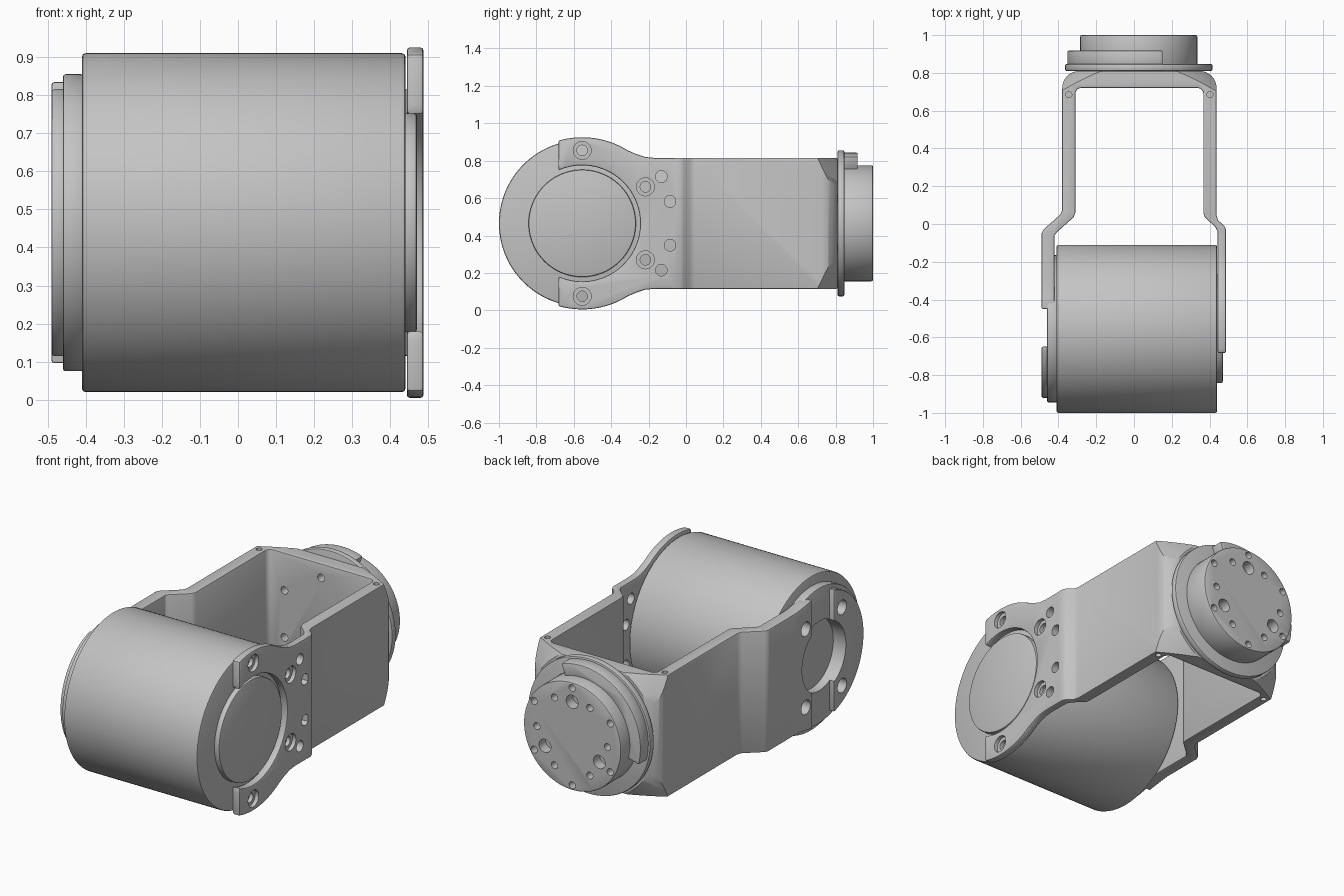
import bpy, bmesh
from math import cos, sin, radians, tau
from mathutils import Vector

cube = bpy.data.objects.get("Cube")
if cube:
    bpy.data.objects.remove(cube, do_unlink=True)

grey = bpy.data.materials.new("machined_grey")
grey.use_nodes = True
grey.diffuse_color = (0.55, 0.55, 0.55, 1)
grey.node_tree.nodes["Principled BSDF"].inputs["Base Color"].default_value = grey.diffuse_color

CY, CZ = -0.555, 0.465      # motor axis
HX = 0.025                  # rear flange axis
SEAM = -0.06                # where ears meet the frame


def place(axis, u, v, w):
    return Vector({"x": (w, u, v), "y": (u, w, v), "z": (u, v, w)}[axis])


def arc(cu, cv, r, a, b, n):
    return [(cu + r * cos(radians(a + (b - a) * i / n)),
             cv + r * sin(radians(a + (b - a) * i / n))) for i in range(n + 1)]


def circle(cu, cv, r, n=96):
    return [(cu + r * cos(tau * i / n), cv + r * sin(tau * i / n)) for i in range(n)]


def add_prism(bm, pts, axis, a, b, taper=None):
    """Extrude an outline along an axis; taper gives a different end outline."""
    low = [bm.verts.new(place(axis, u, v, a)) for u, v in pts]
    high = [bm.verts.new(place(axis, u, v, b)) for u, v in (taper or pts)]
    n = len(pts)
    bm.faces.new(low)
    bm.faces.new(high)
    for i in range(n):
        j = (i + 1) % n
        bm.faces.new((low[i], low[j], high[j], high[i]))


def finish(name, bm, bevel=0.0):
    bmesh.ops.recalc_face_normals(bm, faces=bm.faces)
    if bevel:
        def at_seam(e):
            return all(abs(v.co.y - SEAM) < 1e-4 for v in e.verts)
        sharp = [e for e in bm.edges if e.calc_face_angle(0) > 0.7 and not at_seam(e)]
        bmesh.ops.bevel(bm, geom=sharp, offset=bevel, segments=2, profile=0.5,
                        affect="EDGES", clamp_overlap=True)
    mesh = bpy.data.meshes.new(name)
    bm.to_mesh(mesh)
    bm.free()
    obj = bpy.data.objects.new(name, mesh)
    bpy.context.collection.objects.link(obj)
    mesh.materials.append(grey)
    return obj


def prism(name, pts, axis, a, b, bevel=0.008):
    bm = bmesh.new()
    add_prism(bm, pts, axis, a, b)
    return finish(name, bm, bevel)


def activate(obj):
    bpy.ops.object.select_all(action="DESELECT")
    obj.select_set(True)
    bpy.context.view_layer.objects.active = obj


def boolean(obj, cutter, operation="DIFFERENCE"):
    cutter.hide_render = True
    mod = obj.modifiers.new("cut", "BOOLEAN")
    mod.object, mod.operation, mod.solver = cutter, operation, "EXACT"
    activate(obj)
    bpy.ops.object.modifier_apply(modifier="cut")
    bpy.data.objects.remove(cutter, do_unlink=True)


def drill(obj, axis, holes):
    """Each hole is (u, v, radius, start, end)."""
    for wide in (True, False):      # counterbores first, then bores
        group = [h for h in holes if (h[2] > 0.04) == wide]
        if group:
            bm = bmesh.new()
            for u, v, r, a, b in group:
                add_prism(bm, circle(u, v, r, 32), axis, a, b)
            boolean(obj, finish("hole_cutter", bm))


def mirrored(pts):
    """Close an upper outline with its reflection about the motor axis height."""
    return pts + [(u, 2 * CZ - v) for u, v in reversed(pts)]


parts = []

# Motor body and its end disc
parts.append(prism("motor_body", circle(CY, CZ, 0.445, 128), "x", -0.41, 0.44, 0.01))
parts.append(prism("motor_end_disc", circle(CY, CZ, 0.287), "x", 0.43, 0.47))

# U-shaped frame: outline seen from above, outside then inside
outer = ([(0.487, SEAM), (0.487, -0.03), (0.478, -0.01), (0.445, 0.02), (0.437, 0.045)]
         + arc(0.347, 0.72, 0.09, 0, 90, 10) + arc(-0.29, 0.72, 0.09, 90, 180, 10)
         + [(-0.38, 0.075), (-0.39, 0.05), (-0.48, -0.03), (-0.49, -0.05), (-0.49, SEAM)])
inner = ([(-0.42, SEAM), (-0.41, -0.045), (-0.32, 0.035), (-0.31, 0.06)]
         + arc(-0.28, 0.69, 0.03, 180, 90, 5) + arc(0.337, 0.69, 0.03, 90, 0, 5)
         + [(0.367, 0.06), (0.375, 0.035), (0.43, -0.015), (0.443, -0.04), (0.443, SEAM)])
frame = prism("bracket_frame", outer + inner, "z", 0.115, 0.815, 0.006)
bm = bmesh.new()
add_prism(bm, circle(HX, CZ, 1.6), "y", -0.113, 0.815, circle(HX, CZ, 0.395))
boolean(frame, finish("corner_cone", bm), "INTERSECT")
drill(frame, "y", [(HX + 0.27 * cos(radians(a)), CZ + 0.27 * sin(radians(a)), 0.022, 0.65, 0.77)
                   for a in range(30, 360, 60)])
drill(frame, "z", [(x, 0.685, 0.016, z, z + 0.08) for x in (-0.345, 0.402) for z in (0.075, 0.775)])
parts.append(frame)

# Forked ear on the +x side
upper = arc(CY, CZ, 0.31, 0, 114, 32)
upper += [(-0.683, 0.775)]
upper += arc(CY, CZ, 0.46, 106, 58, 20) + [(-0.265, 0.835), (-0.22, 0.82), (-0.17, 0.815), (SEAM, 0.815)]
lower = [(u, 2 * CZ - v) for u, v in reversed(upper)]
ear = prism("left_ear", upper + lower[:-1], "x", 0.443, 0.487)
holes = []
for s in (1, -1):
    for y, dz in ((CY, 0.39), (-0.217, 0.195)):
        holes += [(y, CZ + s * dz, 0.048, 0.465, 0.6), (y, CZ + s * dz, 0.028, 0.4, 0.55)]
    for y, dz in ((-0.132, 0.25), (-0.085, 0.117)):
        holes.append((y, CZ + s * dz, 0.031, 0.4, 0.55))
drill(ear, "x", holes)
parts.append(ear)

# Output horn on the -x side: base disc, front cap and the frame's right ear
horn = prism("horn_base", circle(CY, CZ, 0.39), "x", -0.46, -0.405)
cap_arc = arc(CY, CZ, 0.365, 105, 255, 40)
cap = prism("horn_front_cap", cap_arc, "x", -0.49, -0.45)
right_ear = prism("right_ear", mirrored([(-0.45, 0.835), (-0.38, 0.825), (-0.3, 0.815), (SEAM, 0.815)]),
                  "x", -0.49, -0.42)
screws = [(CY + i * 0.165, CZ + j * 0.225, 0.041, -0.6, -0.43) for i in (-1, 1) for j in (-1, 1)]
for obj in (horn, cap, right_ear):
    drill(obj, "x", [(CY, CZ, 0.2, -0.6, -0.3)] + screws)
    parts.append(obj)

# Rear flange with its raised rim segment and round boss
parts.append(prism("rear_flange", circle(HX, CZ, 0.39), "y", 0.81, 0.847))
rim = arc(HX, CZ, 0.378, 70, 195, 36) + arc(HX, CZ, 0.295, 195, 70, 36)
parts.append(prism("rear_rim_segment", rim, "y", 0.835, 0.918))
boss = prism("rear_boss", circle(HX, CZ, 0.31), "y", 0.83, 1.0)


def polar(r, angle, size):
    return (HX + r * cos(radians(angle)), CZ + r * sin(radians(angle)), size, 0.94, 1.1)


pattern = [polar(0.28, a, 0.02) for a in range(30, 360, 60)]
for a in (90, 210, 330):
    pattern += [polar(0.2, a, 0.038), polar(0.225, a - 30, 0.02), polar(0.225, a + 30, 0.02)]
drill(boss, "y", pattern)
parts.append(boss)

# Smooth round walls, keep edges crisp
for obj in parts:
    activate(obj)
    bpy.ops.object.shade_smooth_by_angle(angle=radians(30))
